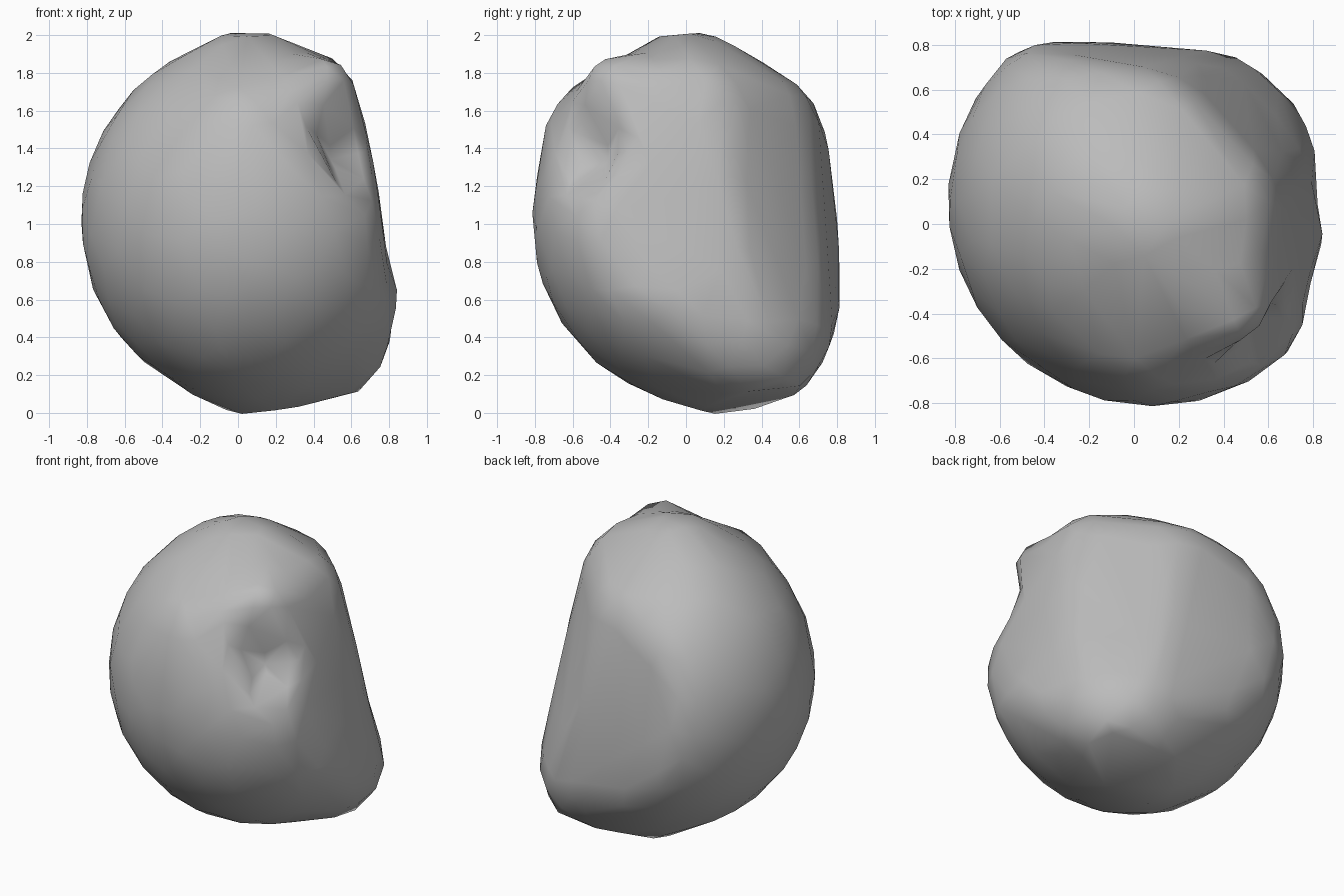
import bpy, bmesh, math
from mathutils import Vector

cube = bpy.data.objects.get("Cube")
if cube:
    bpy.data.objects.remove(cube, do_unlink=True)

CENTRE = Vector((0.08, 0.1, 1.0))
RADII = Vector((0.91, 0.91, 0.96))

# Worn flat sides: normal, distance from the centre
FLATS = [
    ((1, 0, 0.08), 0.695),            # side
    ((1, 0, 0.3), 0.76),              # upper side
    ((0.13, 1, 0.1), 0.655),          # back
    ((0.7, 0.7, 0.21), 0.61),         # back corner
    ((0.35, 0.35, 0.87), 0.88),       # upper back corner
    ((0, 0.6, 0.8), 0.9),             # upper back slope
]
UNDERSIDE = Vector((0.15, 0.15, -1))
UNDERSIDE_DEPTH = 1.02

# Bulges (positive) and hollows (negative): direction, height, angular spread
LUMPS = [
    ((0.42, -0.55, 0.78), 0.15, 0.21),    # lip over the hollow
    ((-0.05, -0.8, 0.64), 0.07, 0.28),    # brow
    ((0.41, -0.52, 0.42), -0.14, 0.18),   # upper half of the hollow
    ((0.43, -0.52, 0.25), -0.12, 0.17),   # lower half of the hollow
    ((0, -0.1, 1), 0.06, 0.3),            # crown
    ((0.45, 0, 0.85), 0.04, 0.25),        # shoulder
    ((0, 0.2, -1), 0.07, 0.3),            # foot
    ((0.45, 0.4, -0.87), 0.16, 0.33),     # lower rim
    ((0.65, 0.1, -0.75), 0.04, 0.25),     # rim at the side
    ((0.8, -0.17, -0.42), 0.05, 0.18),    # side knob
]


def rock_radius(d):
    """Ellipsoid softly trimmed by the flat sides, then dented and swollen."""
    sharp = 16
    total = Vector(a / b for a, b in zip(d, RADII)).length ** sharp
    for n, h in FLATS:
        total += max(0, d.dot(Vector(n)) / h) ** sharp
    r = total ** (-1 / sharp)
    for n, h, spread in LUMPS:
        r += h * math.exp(-(d.angle(Vector(n)) / spread) ** 2)
    down = d.dot(UNDERSIDE)
    return min(r, UNDERSIDE_DEPTH / down) if down > 0 else r


# Rock body
bm = bmesh.new()
bmesh.ops.create_icosphere(bm, subdivisions=5, radius=1)
for v in bm.verts:
    d = v.co.normalized()
    v.co = CENTRE + d * rock_radius(d)

# Rest the body on the ground
low = min(v.co.z for v in bm.verts)
bmesh.ops.translate(bm, verts=bm.verts, vec=(0, 0, -low))

mesh = bpy.data.meshes.new("rock")
bm.to_mesh(mesh)
bm.free()
rock = bpy.data.objects.new("rock", mesh)
bpy.context.collection.objects.link(rock)

# Grey stone
stone = bpy.data.materials.new("grey_stone")
stone.use_nodes = True
colour = (0.5, 0.5, 0.5, 1)
stone.diffuse_color = colour
stone.node_tree.nodes["Principled BSDF"].inputs["Base Color"].default_value = colour
mesh.materials.append(stone)

# Coarse chipped facets
bpy.context.view_layer.objects.active = rock
rock.select_set(True)
chips = rock.modifiers.new("chips", "DECIMATE")
chips.ratio = 0.1
bpy.ops.object.modifier_apply(modifier=chips.name)
bpy.ops.object.shade_smooth_by_angle(angle=math.radians(40))
